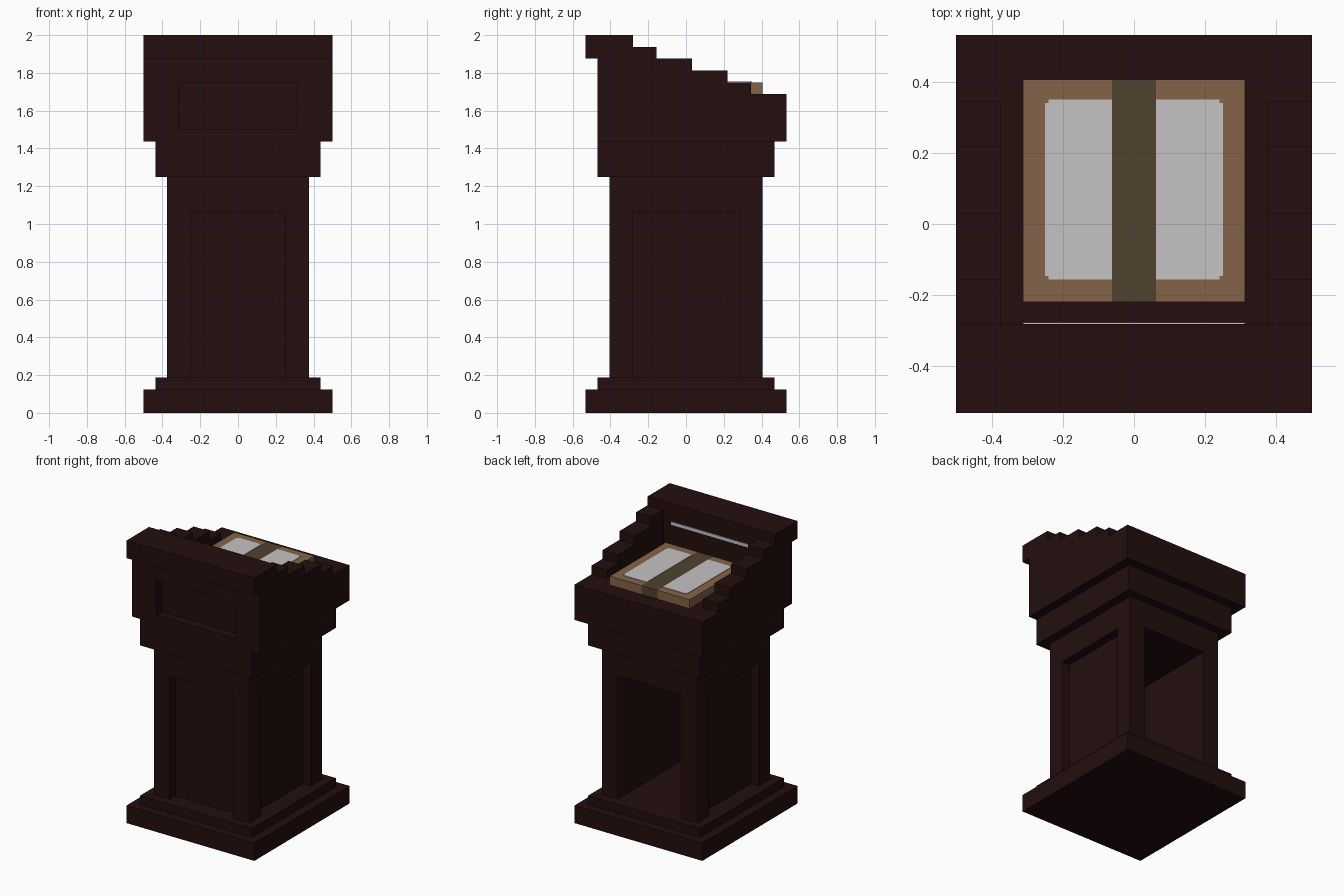
import bpy
import bmesh

cube = bpy.data.objects.get("Cube")
if cube:
    bpy.data.objects.remove(cube, do_unlink=True)

U = 1 / 16  # grid unit that every part snaps to


def material(name, rgb):
    m = bpy.data.materials.new(name)
    m.use_nodes = True
    m.diffuse_color = (*rgb, 1)
    bsdf = next(n for n in m.node_tree.nodes if n.type == 'BSDF_PRINCIPLED')
    bsdf.inputs["Base Color"].default_value = (*rgb, 1)
    bsdf.inputs["Roughness"].default_value = 0.9
    return m


wood = material("dark wood", (0.017, 0.0045, 0.004))
leather = material("tan leather", (0.23, 0.127, 0.067))
spine_mat = material("olive spine", (0.078, 0.054, 0.027))
paper = material("paper", (0.56, 0.54, 0.54))


def box(name, x, y, z, mat=wood):
    """Box from (low, high) ranges given in grid units."""
    bm = bmesh.new()
    bmesh.ops.create_cube(bm, size=1)
    for v in bm.verts:
        v.co = [U * r[c > 0] for r, c in zip((x, y, z), v.co)]
    mesh = bpy.data.meshes.new(name)
    bm.to_mesh(mesh)
    bm.free()
    mesh.materials.append(mat)
    ob = bpy.data.objects.new(name, mesh)
    bpy.context.collection.objects.link(ob)
    return ob


def span(h):
    return (-h, h)


def side(s, a, b):
    """Range a..b on the positive side, or its mirror image."""
    return (a, b) if s > 0 else (-b, -a)


# Stepped foot and neck moulding
box("base_plinth", span(8), span(8.5), (0, 2))
box("base_step", span(7), span(7.5), (2, 3))
box("neck", span(7), span(7.5), (20, 23))

# Column: corner posts, lintel and recessed panels, open at the back
box("column_lintel", span(6), span(6.5), (17, 20))
box("column_front_panel", span(4), (-5.5, -4.5), (3, 17))
for s, label in ((1, "left"), (-1, "right")):
    box(f"column_{label}_panel", side(s, 4, 5), span(4.5), (3, 17))
    for t, end in ((-1, "front"), (1, "back")):
        box(f"column_{end}_{label}_post", side(s, 4, 6), side(t, 4.5, 6.5), (3, 17))

# Head: desk block, back wall of the reading well and overhanging cap
box("desk_block", span(8), (-6.5, 8.5), (23, 27))
box("desk_wall", span(8), (-6.5, -4.5), (27, 30))
box("head_cap", span(8), (-8.5, -4.5), (30, 32))

# Frame around the recessed front panel of the head
box("head_frame_bottom", span(8), (-7.5, -6.5), (23, 24))
box("head_frame_top", span(8), (-7.5, -6.5), (28, 30))
for s, label in ((1, "left"), (-1, "right")):
    box(f"head_frame_{label}", side(s, 5, 8), (-7.5, -6.5), (24, 28))

# Stepped side rails, one block per tread
treads = ((-4.5, -2.5, 31), (-2.5, 0.5, 30), (0.5, 3.5, 29), (3.5, 5.5, 28))
for s, label in ((1, "left"), (-1, "right")):
    for i, (y0, y1, top) in enumerate(treads):
        box(f"{label}_rail_step_{i + 1}", side(s, 6, 8), (y0, y1), (27, top))

# Pale strip under the cap, facing the reader
box("paper_strip", span(5), (-4.5, -4.42), (29.65, 30), paper)

# Open book: covers, spine and page plates with nipped outer corners
box("book_spine", span(1), (-3.5, 6.5), (27, 28), spine_mat)
for s, label in ((1, "left"), (-1, "right")):
    box(f"book_{label}_cover", side(s, 1, 5), (-3.5, 6.5), (27, 28), leather)
    box(f"book_{label}_page", side(s, 1, 3.85), (-2.5, 5.6), (28, 28.05), paper)
    box(f"book_{label}_page_edge", side(s, 3.85, 4), (-2.35, 5.45), (28, 28.05), paper)
